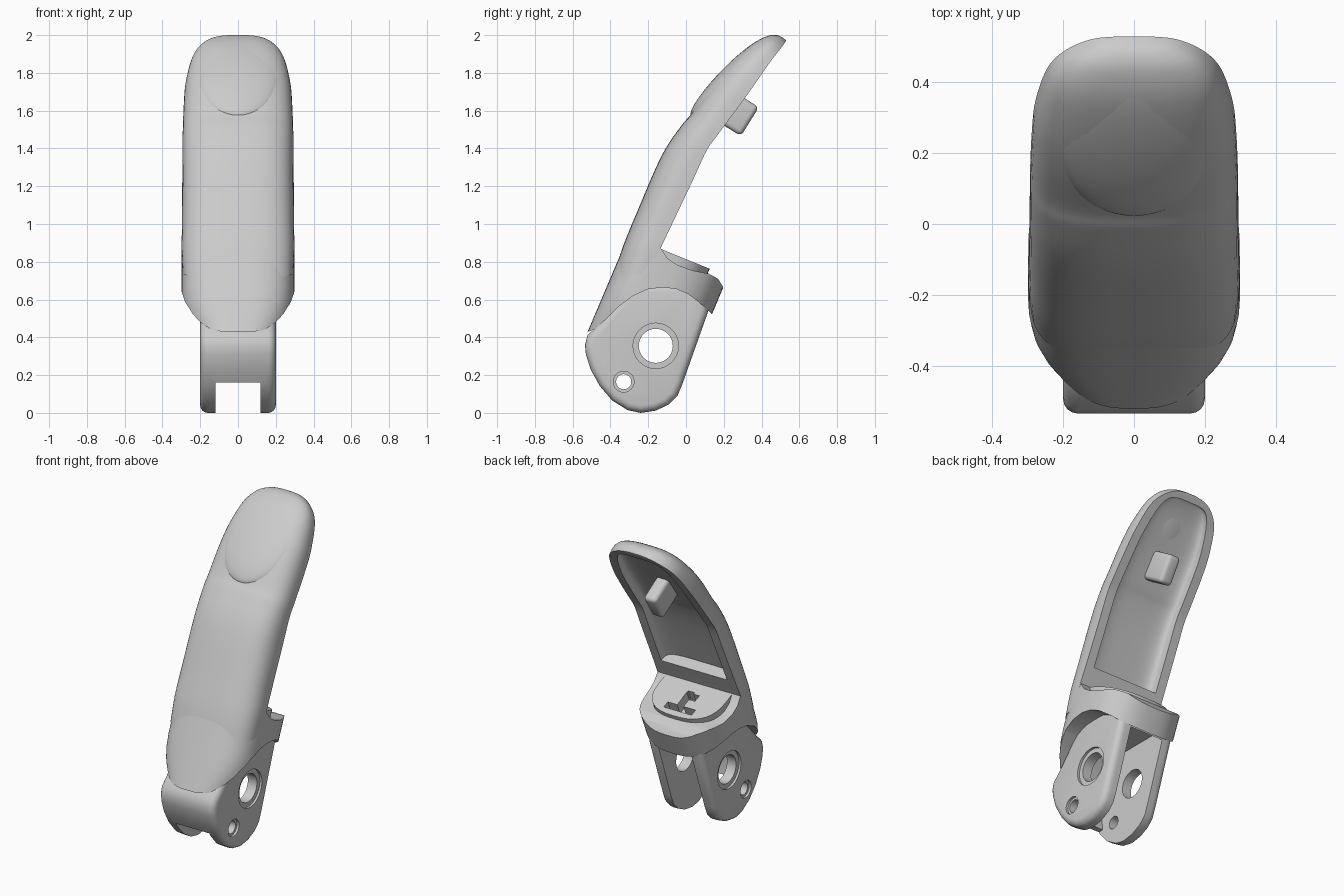
import bpy, bmesh, math
from mathutils import Vector, Matrix

if "Cube" in bpy.data.objects:
    bpy.data.objects.remove(bpy.data.objects["Cube"])

grey = bpy.data.materials.new("plain_grey")
grey.use_nodes = True
grey.diffuse_color = (0.6, 0.6, 0.6, 1)
grey.node_tree.nodes["Principled BSDF"].inputs["Base Color"].default_value = (0.6, 0.6, 0.6, 1)

AXIS = Vector((0, 0.39, 0.92)).normalized()    # direction of the straight lever body
DEPTH = Vector((0, 0.92, -0.39)).normalized()  # from its front to its back
FOOT = Vector((0, -0.525, 0.42))


def make(name, bm):
    bmesh.ops.recalc_face_normals(bm, faces=bm.faces)
    mesh = bpy.data.meshes.new(name)
    bm.to_mesh(mesh)
    bm.free()
    mesh.materials.append(grey)
    obj = bpy.data.objects.new(name, mesh)
    bpy.context.collection.objects.link(obj)
    return obj


def apply(obj, mod):
    bpy.context.view_layer.objects.active = obj
    bpy.ops.object.modifier_apply(modifier=mod.name)


def combine(obj, tool, operation="DIFFERENCE", keep=False):
    mod = obj.modifiers.new("combine", "BOOLEAN")
    mod.operation, mod.object, mod.solver = operation, tool, "EXACT"
    apply(obj, mod)
    if not keep:
        bpy.data.objects.remove(tool)


def bevel(obj, width):
    mod = obj.modifiers.new("bevel", "BEVEL")
    mod.width, mod.segments = width, 4
    mod.limit_method, mod.angle_limit = "ANGLE", math.radians(50)
    apply(obj, mod)


def loft(name, rings):
    bm = bmesh.new()
    loops = [[bm.verts.new(p) for p in ring] for ring in rings]
    for a, b in zip(loops, loops[1:]):
        for i in range(len(a)):
            j = (i + 1) % len(a)
            bm.faces.new((a[i], a[j], b[j], b[i]))
    bm.faces.new(loops[0])
    bm.faces.new(loops[-1])
    return make(name, bm)


def plate(name, profile, half):
    """Side profile (y, z) extruded across x."""
    return loft(name, [[(x, y, z) for y, z in profile] for x in (-half, half)])


def smooth_rows(rows, steps=5):
    """Catmull-Rom interpolation of station rows."""
    out = []
    for i in range(len(rows) - 1):
        p = [rows[max(0, min(len(rows) - 1, i + k))] for k in (-1, 0, 1, 2)]
        for s in range(steps):
            t = s / steps
            out.append([b + 0.5 * t * (c - a + t * (2*a - 5*b + 4*c - d + t * (3*(b - c) + d - a)))
                        for a, b, c, d in zip(*p)])
    return out + [list(rows[-1])]


def power(v, n):
    return math.copysign(abs(v) ** (2 / n), v)


def d_ring(row, n=3.0, tail=False, count=28):
    """D section: flat at the back point, rounded to the front point."""
    fy, fz, by, bz, w = row
    pts = [(w * power(math.cos(a), n), power(math.sin(a), n))
           for a in (math.pi * i / count for i in range(count + 1))]
    if tail:
        pts = [(w, -0.4)] + pts + [(-w, -0.4)]
    return [(x, by + (fy - by) * t, bz + (fz - bz) * t) for x, t in pts]


def oval_column(name, rows, front, back):
    """Rounded column along the body axis; rows are (height, half width)."""
    rings = []
    for s, w in rows:
        ring = []
        for i in range(64):
            a = 2 * math.pi * i / 64
            c, q = math.cos(a), math.sin(a)
            n = 2.6 if q > 0 else 3.0
            d = 0.25 + power(q, n) * (back if q > 0 else front)
            ring.append(FOOT + AXIS * s + DEPTH * d + Vector((w * power(c, n), 0, 0)))
        rings.append(ring)
    return loft(name, rings)


def rod(name, y, z, r, x0, x1):
    bm = bmesh.new()
    bmesh.ops.create_cone(bm, cap_ends=True, segments=48, radius1=r, radius2=r, depth=x1 - x0,
                          matrix=Matrix.Translation(((x0 + x1) / 2, y, z)) @ Matrix.Rotation(math.pi / 2, 4, "Y"))
    return make(name, bm)


def tilted_box(name, centre, size, along):
    """Box whose y runs along the given (y, z) direction."""
    bm = bmesh.new()
    turn = Matrix.Rotation(math.atan2(along[1], along[0]), 4, "X")
    bmesh.ops.create_cube(bm, matrix=Matrix.Translation(centre) @ turn @ Matrix.Diagonal((*size, 1)))
    return make(name, bm)


# Long curved shell: front y, z, back y, z, half width
stations = [
    (0.515, 1.985, 0.530, 1.972, 0.04), (0.48, 2.0, 0.522, 1.957, 0.12),
    (0.425, 1.993, 0.49, 1.915, 0.195), (0.34, 1.945, 0.44, 1.85, 0.245),
    (0.23, 1.845, 0.35, 1.72, 0.278), (0.13, 1.73, 0.27, 1.61, 0.288),
    (0.03, 1.585, 0.17, 1.475, 0.293), (-0.025, 1.52, 0.11, 1.39, 0.294),
    (-0.13, 1.36, 0.04, 1.24, 0.295), (-0.265, 1.05, -0.083, 0.98, 0.297),
    (-0.336, 0.875, -0.135, 0.87, 0.299), (-0.385, 0.72, -0.19, 0.74, 0.293)]
shell = loft("lever_shell", [d_ring(r) for r in smooth_rows(stations)])

# Shallow hollow in the back of the shell, leaving a rim with a rounded end
widths = [0.07, 0.14, 0.185] + [row[4] - 0.06 for row in stations[4:10]]
openings = [(0.46, 1.985, 0.503, 1.934)] + [row[:4] for row in stations[2:10]]
hollow = [(by + (fy - by) * 0.4, bz + (fz - bz) * 0.4, by, bz, w)
          for (fy, fz, by, bz), w in zip(openings, widths)]
combine(shell, loft("hollow_cutter", [d_ring(r, 4.5, True) for r in smooth_rows(hollow)]))

# Low nail-shaped pad on the front of the tip
bm = bmesh.new()
bmesh.ops.create_uvsphere(bm, u_segments=48, v_segments=24, radius=1,
                          matrix=Matrix.Translation((0, 0.229, 1.774)) @ Matrix.Rotation(math.atan2(0.4, 0.39), 4, "X")
                          @ Matrix.Diagonal((0.22, 0.29, 0.056, 1)))
pad = make("tip_pad", bm)

# Stud inside the hollow
stud = tilted_box("stud", (0, 0.245, 1.6), (0.09, 0.18, 0.22), (0.53, 0.85))
bevel(stud, 0.025)

# Wide collar at the base of the shell, arched along its lower side
collar = oval_column("base_collar", [(-0.06, 0.19), (0.02, 0.215), (0.08, 0.245), (0.15, 0.275),
                                     (0.22, 0.293), (0.3, 0.3), (0.7, 0.3)], 0.25, 0.32)
collar_side = [(-0.6, 0.40), (-0.49, 0.44), (-0.43, 0.49), (-0.36, 0.56), (-0.28, 0.62), (-0.2, 0.655),
               (-0.12, 0.665), (-0.05, 0.655), (0.01, 0.63), (0.07, 0.585), (0.14, 0.52), (0.2, 0.66),
               (0.17, 0.71), (0.12, 0.737), (0.03, 0.755), (-0.05, 0.785), (-0.1, 0.82), (-0.14, 0.88),
               (-0.6, 0.88)]
combine(collar, plate("collar_side_cutter", collar_side, 0.4), "INTERSECT")

# Raised shelf on top of the collar
shelf = oval_column("shelf", [(0, 0.24), (0.8, 0.24)], 0.2, 0.215)
combine(shelf, plate("shelf_side_cutter", [(-0.2, 0.895), (0.14, 0.757), (0.11, 0.68), (-0.2, 0.72)], 0.4),
        "INTERSECT")

# Slots in the shelf
slope = (0.25, -0.105)
for x, y, wide, long in ((0, 0.065, 0.2, 0.045), (0.01, 0.0, 0.045, 0.15), (-0.01, -0.035, 0.09, 0.05)):
    z = 0.815 - 0.42 * y
    for part in (shelf, collar):
        combine(part, tilted_box("slot_cutter", (x, y, z), (wide, long, 0.15), slope))

# Hinge block with rounded foot, its top buried in the collar
hinge_side = [(0.13, 0.64), (0.115, 0.53), (-0.02, 0.15), (-0.045, 0.09), (-0.09, 0.045), (-0.16, 0.012),
              (-0.24, 0.0), (-0.31, 0.015), (-0.39, 0.065), (-0.455, 0.14), (-0.505, 0.23), (-0.53, 0.31),
              (-0.535, 0.36), (-0.522, 0.41), (-0.47, 0.46), (-0.38, 0.56), (-0.28, 0.68), (0.05, 0.68)]
hinge = plate("hinge_block", hinge_side, 0.2)
bevel(hinge, 0.04)

# Gap between the two cheeks, closed by the front wall
gap = plate("gap_cutter", [(-0.7, -0.1), (-0.7, 0.16), (-0.43, 0.16), (-0.45, 0.34), (-0.36, 0.55),
                           (-0.3, 0.6), (0.09, 0.6), (0.12, 0.517), (0.4, 0.517), (0.4, -0.1)], 0.12)
combine(collar, gap, keep=True)
combine(hinge, gap)

# Pivot and pin holes, each with a shallow counterbore on both cheeks
for y, z, r, rim in ((-0.16, 0.355, 0.09, 0.12), (-0.33, 0.165, 0.04, 0.055)):
    combine(hinge, rod("hole_cutter", y, z, r, -0.4, 0.4))
    for side in (-1, 1):
        edge = sorted((side * 0.185, side * 0.3))
        combine(hinge, rod("counterbore_cutter", y, z, rim, *edge))

# Smooth shading with sharp edges kept
for obj in (shell, pad, stud, collar, shelf, hinge):
    bpy.ops.object.select_all(action="DESELECT")
    obj.select_set(True)
    bpy.context.view_layer.objects.active = obj
    bpy.ops.object.shade_smooth_by_angle(angle=math.radians(35))
